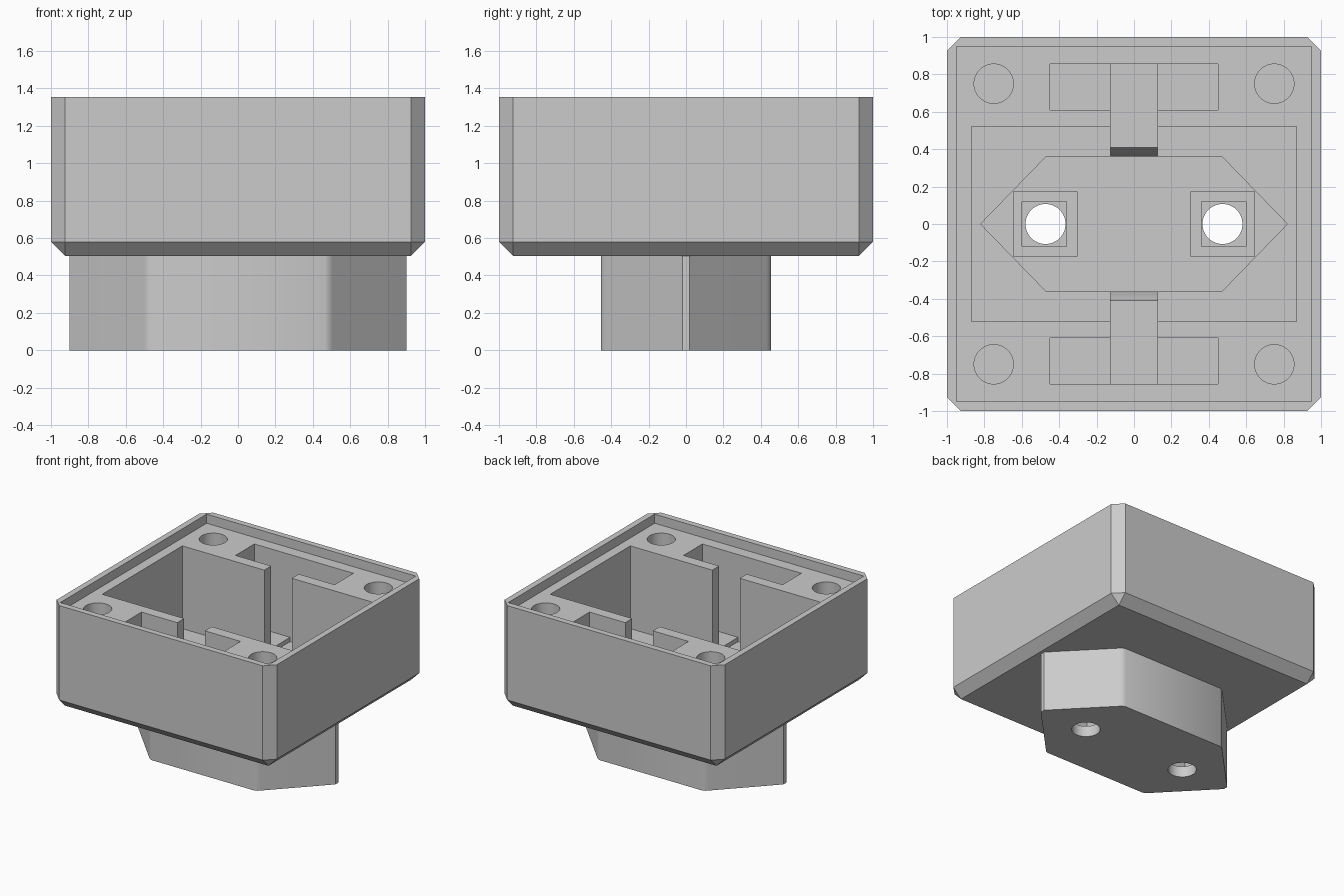
import bpy, bmesh, math

if "Cube" in bpy.data.objects:
    bpy.data.objects.remove(bpy.data.objects["Cube"])

grey = bpy.data.materials.new("light_grey")
grey.diffuse_color = (0.6, 0.6, 0.6, 1)
grey.use_nodes = True
grey.node_tree.nodes["Principled BSDF"].inputs["Base Color"].default_value = grey.diffuse_color


def finish(name, bm):
    bmesh.ops.recalc_face_normals(bm, faces=bm.faces[:])
    me = bpy.data.meshes.new(name)
    bm.to_mesh(me)
    bm.free()
    me.materials.append(grey)
    ob = bpy.data.objects.new(name, me)
    bpy.context.collection.objects.link(ob)
    return ob


def prism(name, pts, vec):
    """Extrude a closed 3D outline along vec."""
    bm = bmesh.new()
    face = bm.faces.new([bm.verts.new(p) for p in pts])
    ext = bmesh.ops.extrude_face_region(bm, geom=[face])
    bmesh.ops.translate(bm, vec=vec, verts=[v for v in ext["geom"] if isinstance(v, bmesh.types.BMVert)])
    return finish(name, bm)


def upright(name, pts, z0, z1):
    return prism(name, [(x, y, z0) for x, y in pts], (0, 0, z1 - z0))


def box(name, x0, x1, y0, y1, z0, z1):
    return upright(name, [(x0, y0), (x1, y0), (x1, y1), (x0, y1)], z0, z1)


def cylinder(name, x, y, r, z0, z1, n=48):
    ring = [(x + r * math.cos(2 * math.pi * i / n), y + r * math.sin(2 * math.pi * i / n)) for i in range(n)]
    return upright(name, ring, z0, z1)


def combine(target, tool, op="DIFFERENCE"):
    mod = target.modifiers.new("combine", "BOOLEAN")
    mod.operation, mod.solver, mod.object = op, "EXACT", tool
    bpy.context.view_layer.objects.active = target
    bpy.ops.object.modifier_apply(modifier=mod.name)
    bpy.data.objects.remove(tool)


def mirrored(quarter):
    """Complete a right-front-to-back half outline by turning it 180 degrees."""
    return quarter + [(-x, -y) for x, y in quarter]


TOP, SHELF, BASE, C = 1.355, 1.28, 0.505, 0.925

# Square housing with chamfered vertical and bottom edges
bm = bmesh.new()
for sx in (-1, 1):
    for sy in (-1, 1):
        for z in (BASE + 0.075, TOP):
            bm.verts.new((sx, sy * C, z))
            bm.verts.new((sx * C, sy, z))
        bm.verts.new((sx * C, sy * C, BASE))
bmesh.ops.convex_hull(bm, input=bm.verts[:])
bmesh.ops.dissolve_limit(bm, angle_limit=0.01, verts=bm.verts[:], edges=bm.edges[:])
housing = finish("housing", bm)

# Six-sided plug below the housing
plug = upright("plug", mirrored([(0.9, -0.02), (0.9, 0.02), (0.505, 0.43), (0.49, 0.445), (0.465, 0.455),
                                 (-0.465, 0.455), (-0.49, 0.445), (-0.505, 0.43)]), 0, 0.54)
combine(housing, plug, "UNION")

# Rim recess, main cavity and hollow plug
combine(housing, box("rim_cut", -0.95, 0.95, -0.95, 0.95, SHELF, 1.5))
combine(housing, box("cavity_cut", -0.87, 0.87, -0.52, 0.52, 0.6, 1.5))
combine(housing, upright("plug_cut", mirrored([(0.82, 0), (0.47, 0.36), (-0.47, 0.36)]), 0.09, 1.45))

for s in (-1, 1):
    # Side pocket, and the sloped channel linking it to the cavity
    y0, y1 = sorted((s * 0.61, s * 0.855))
    combine(housing, box("pocket_cut", -0.45, 0.45, y0, y1, 0.6, 1.5))
    side = [(0.855, 0.565), (0.41, 0.565), (0.36, 0.47), (0.2, 0.47), (0.2, 1.42), (0.855, 1.42)]
    combine(housing, prism("channel_cut", [(-0.125, s * y, z) for y, z in side], (0.25, 0, 0)))
    # Corner sockets
    for t in (-1, 1):
        combine(housing, cylinder("socket_cut", s * 0.75, t * 0.75, 0.105, 0.9, 1.5))
    # Bolt hole in the plug floor
    combine(housing, cylinder("bolt_cut", s * 0.473, 0, 0.107, -0.1, 0.2))
    # Square boss around the bolt hole
    boss = box("nut_boss", s * 0.475 - 0.173, s * 0.475 + 0.173, -0.173, 0.173, 0.09, 0.25)
    combine(boss, box("nut_cut", s * 0.48 - 0.12, s * 0.48 + 0.12, -0.12, 0.12, 0.0, 0.4))

# Smooth round walls, keep hard edges
for ob in bpy.data.objects:
    bpy.ops.object.select_all(action="DESELECT")
    ob.select_set(True)
    bpy.context.view_layer.objects.active = ob
    bpy.ops.object.shade_smooth_by_angle(angle=math.radians(30))
